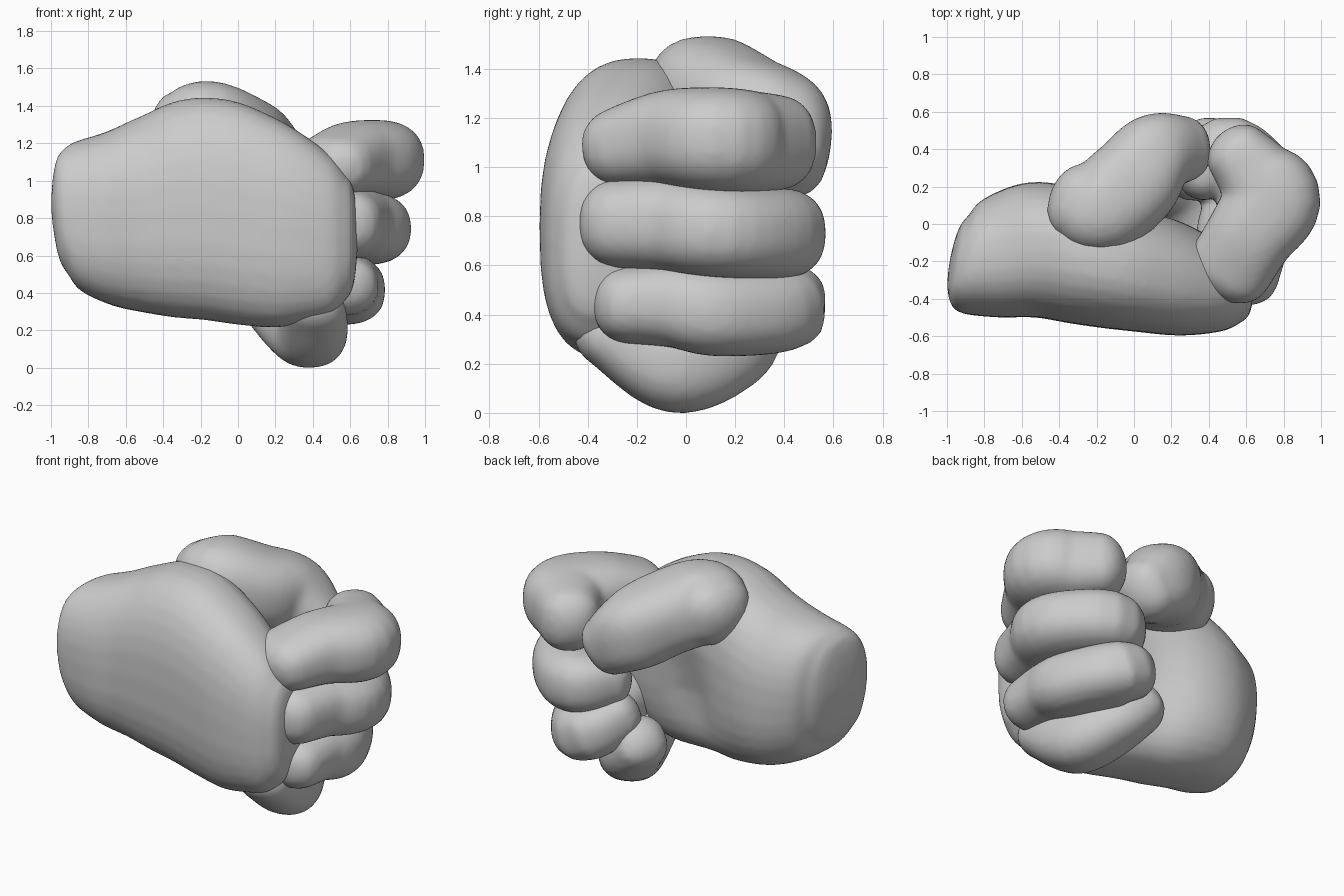
import bpy, bmesh, math
from mathutils import Vector

if "Cube" in bpy.data.objects:
    bpy.data.objects.remove(bpy.data.objects["Cube"])

skin = bpy.data.materials.new("plain_grey")
skin.diffuse_color = (0.6, 0.6, 0.6, 1)
skin.use_nodes = True
skin.node_tree.nodes["Principled BSDF"].inputs["Base Color"].default_value = skin.diffuse_color
SIDES = 32


def spline(rows, steps):
    """Catmull-Rom interpolation through rows of numbers."""
    pts = [rows[0]] + rows + [rows[-1]]
    out = []
    for i in range(1, len(pts) - 2):
        a, b, c, d = pts[i - 1:i + 3]
        for k in range(steps):
            t = k / steps
            out.append([0.5 * (2 * q + (r - p) * t + (2 * p - 5 * q + 4 * r - s) * t * t
                               + (3 * q - p - 3 * r + s) * t ** 3)
                        for p, q, r, s in zip(a, b, c, d)])
    return out + [list(rows[-1])]


def loft(name, rows, powers, cap_start, cap_end, steps=6, axis=None, voxel=0.022):
    """Rows are x, y, z, half width, half height; both ends get a dome.
    Powers set how square each quarter of the section is."""
    rings = spline(rows, steps)
    centres = [Vector(r[:3]) for r in rings]
    frames = []
    for i, r in enumerate(rings):
        t = axis or (centres[min(i + 1, len(rings) - 1)] - centres[max(i - 1, 0)]).normalized()
        frames.append((centres[i], t, r[3], r[4]))

    def dome(frame, length):
        c, t, a, b = frame
        angles = [math.radians(d) for d in (22, 42, 60, 76, 86)]
        return [(c + t * length * math.sin(g), t, a * math.cos(g), b * math.cos(g)) for g in angles]

    frames = dome(frames[0], -cap_start)[::-1] + frames + dome(frames[-1], cap_end)
    bm = bmesh.new()
    loops = []
    for c, t, a, b in frames:
        side = t.cross(Vector((0, 0, 1))).normalized()
        up = side.cross(t)
        loop = []
        for k in range(SIDES):
            g = 2 * math.pi * k / SIDES
            e = 2 / powers[k * 4 // SIDES]
            u, v = math.cos(g), math.sin(g)
            u = math.copysign(abs(u) ** e, u)
            v = math.copysign(abs(v) ** e, v)
            loop.append(bm.verts.new(c + side * a * u + up * b * v))
        loops.append(loop)
    for p, q in zip(loops, loops[1:]):
        for k in range(SIDES):
            n = (k + 1) % SIDES
            bm.faces.new((p[k], p[n], q[n], q[k]))
    bm.faces.new(loops[0][::-1])
    bm.faces.new(loops[-1])
    bmesh.ops.recalc_face_normals(bm, faces=bm.faces)
    mesh = bpy.data.meshes.new(name)
    bm.to_mesh(mesh)
    bm.free()
    mesh.materials.append(skin)
    ob = bpy.data.objects.new(name, mesh)
    bpy.context.collection.objects.link(ob)
    # even out the inner side of the bends
    rm = ob.modifiers.new("even_mesh", 'REMESH')
    rm.mode = 'VOXEL'
    rm.voxel_size = voxel
    rm.use_smooth_shade = True
    sm = ob.modifiers.new("soften", 'SMOOTH')
    sm.factor = 0.5
    sm.iterations = 5
    return ob


# back of the hand and palm: x, front y, back y, bottom z, top z
rows = [(-0.95, -0.465, 0.04, 0.50, 1.17),
        (-0.89, -0.485, 0.12, 0.41, 1.21),
        (-0.72, -0.50, 0.19, 0.34, 1.26),
        (-0.53, -0.50, 0.225, 0.30, 1.34),
        (-0.35, -0.53, 0.21, 0.27, 1.42),
        (-0.18, -0.555, 0.17, 0.255, 1.445),
        (0.00, -0.575, 0.11, 0.23, 1.42),
        (0.20, -0.595, 0.04, 0.215, 1.335),
        (0.36, -0.59, -0.04, 0.245, 1.24),
        (0.50, -0.565, -0.12, 0.285, 1.13),
        (0.58, -0.52, -0.18, 0.37, 1.03)]
palm = loft("palm", [(x, (f + k) / 2, (b + t) / 2, (k - f) / 2, (t - b) / 2)
                     for x, f, k, b, t in rows],
            (2.4, 2.4, 2.5, 2.8), 0.06, 0.06, axis=Vector((1, 0, 0)))
for vert in palm.data.vertices:
    p = vert.co
    # hollow of the palm
    if p.y > -0.15:
        p.y -= 0.10 * math.exp(-((p.x + 0.08) / 0.2) ** 2 - ((p.z - 0.66) / 0.3) ** 2)
    # slanted wrist end
    w = min(1, max(0, (-0.6 - p.x) / 0.35))
    p.x += w * (0.16 * max(0, p.y + 0.35) + 0.09 * max(0, 0.85 - p.z))

# curled fingers, from knuckle to tip
round_box = (2.4,) * 4
loft("index_finger", [(0.51, -0.24, 1.08, 0.23, 0.17), (0.62, -0.06, 1.115, 0.235, 0.20),
                      (0.735, 0.13, 1.11, 0.265, 0.215), (0.65, 0.26, 1.10, 0.215, 0.21),
                      (0.56, 0.37, 1.10, 0.18, 0.195)], round_box, 0.165, 0.15)
loft("middle_finger", [(0.55, -0.27, 0.77, 0.225, 0.185), (0.62, -0.06, 0.77, 0.22, 0.195),
                       (0.685, 0.14, 0.74, 0.24, 0.19), (0.51, 0.375, 0.73, 0.205, 0.185),
                       (0.35, 0.27, 0.74, 0.155, 0.16)], round_box, 0.16, 0.13)
loft("ring_finger", [(0.53, -0.24, 0.44, 0.22, 0.16), (0.55, -0.04, 0.44, 0.215, 0.175),
                     (0.57, 0.13, 0.41, 0.21, 0.18), (0.43, 0.385, 0.43, 0.195, 0.175),
                     (0.29, 0.27, 0.52, 0.155, 0.15)], round_box, 0.14, 0.13)
loft("little_finger", [(0.41, -0.30, 0.31, 0.17, 0.14), (0.39, -0.05, 0.185, 0.19, 0.185),
                       (0.28, 0.16, 0.25, 0.185, 0.17), (0.16, 0.24, 0.37, 0.165, 0.16)],
     (2.3,) * 4, 0.17, 0.13)

# thumb resting across the top
loft("thumb", [(-0.28, 0.11, 1.28, 0.22, 0.21), (-0.17, 0.09, 1.295, 0.25, 0.24),
               (-0.01, 0.22, 1.23, 0.255, 0.235), (0.11, 0.37, 1.15, 0.22, 0.235),
               (0.25, 0.40, 1.04, 0.18, 0.19)], (2.4,) * 4, 0.175, 0.14)
